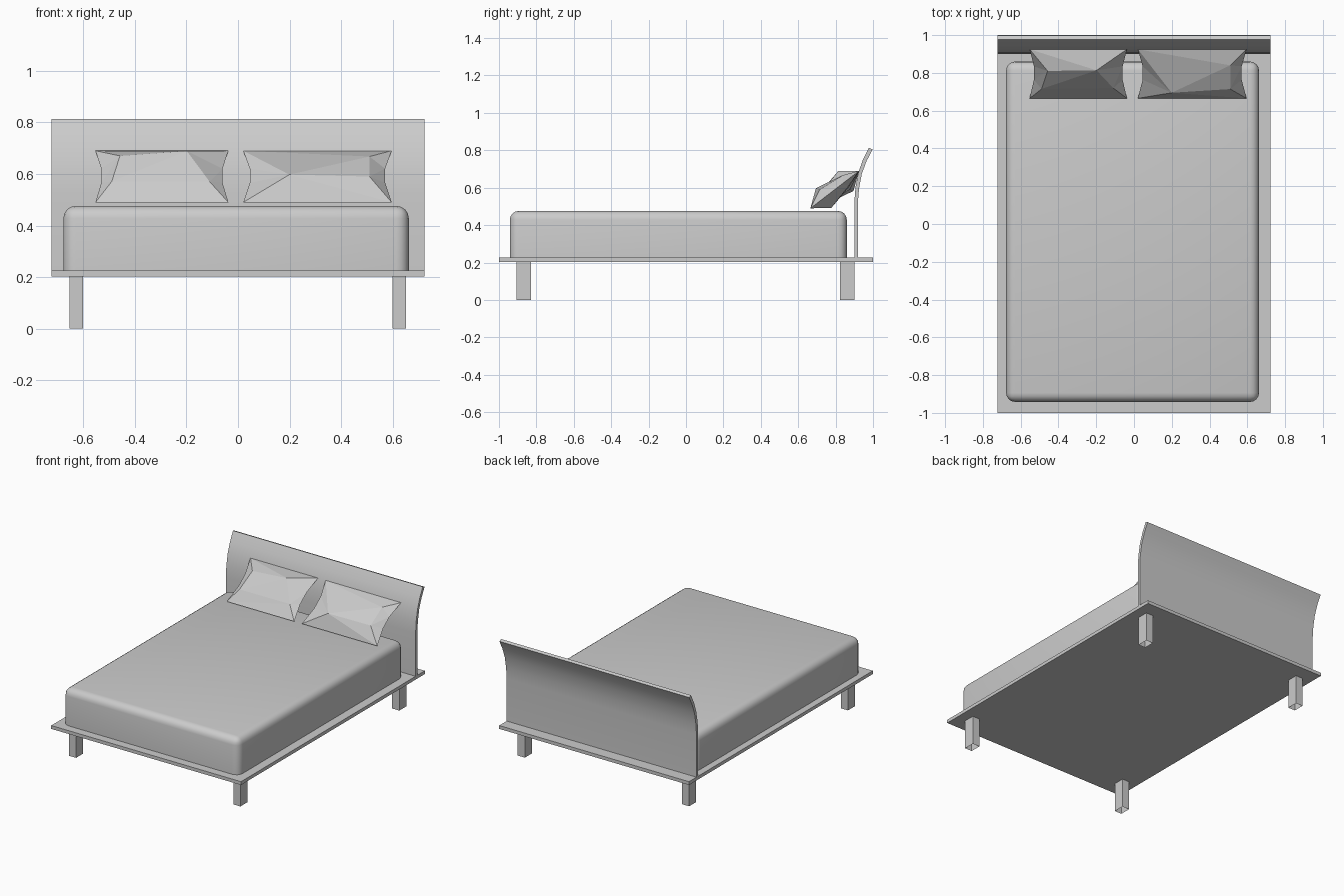
import bpy, bmesh, math
from mathutils import Vector
from mathutils.geometry import delaunay_2d_cdt

if "Cube" in bpy.data.objects:
    bpy.data.objects.remove(bpy.data.objects["Cube"])

grey = bpy.data.materials.new("light_grey")
grey.diffuse_color = (0.6, 0.6, 0.6, 1)
grey.use_nodes = True
grey.node_tree.nodes["Principled BSDF"].inputs["Base Color"].default_value = grey.diffuse_color


def finish(name, bm, smooth=False):
    bmesh.ops.recalc_face_normals(bm, faces=bm.faces)
    mesh = bpy.data.meshes.new(name)
    bm.to_mesh(mesh)
    bm.free()
    mesh.materials.append(grey)
    obj = bpy.data.objects.new(name, mesh)
    bpy.context.collection.objects.link(obj)
    if smooth:
        bpy.ops.object.select_all(action='DESELECT')
        obj.select_set(True)
        bpy.context.view_layer.objects.active = obj
        bpy.ops.object.shade_smooth_by_angle(angle=math.radians(35))
    return obj


def box(x0, x1, y0, y1, z0, z1):
    bm = bmesh.new()
    bmesh.ops.create_cube(bm, size=1)
    for v in bm.verts:
        v.co = Vector((x1 if v.co.x > 0 else x0,
                       y1 if v.co.y > 0 else y0,
                       z1 if v.co.z > 0 else z0))
    return bm


# Platform
finish("platform", box(-0.723, 0.723, -1, 1, 0.203, 0.226))

# Legs: open square tubes under the platform
for side, x in (("left", -0.627), ("right", 0.625)):
    for end, y in (("front", -0.867), ("back", 0.862)):
        bm = box(x - 0.027, x + 0.027, y - 0.038, y + 0.038, 0, 0.203)
        caps = [f for f in bm.faces if abs(f.normal.z) > 0.5]
        bmesh.ops.delete(bm, geom=caps, context='FACES_ONLY')
        finish(f"{end}_{side}_leg", bm)

# Mattress: rounded everywhere except around the bottom
bm = box(-0.677, 0.662, -0.942, 0.86, 0.226, 0.476)
edges = [e for e in bm.edges if max(v.co.z for v in e.verts) > 0.4]
bmesh.ops.bevel(bm, geom=edges, offset=0.048, segments=4, profile=0.5,
                affect='EDGES', clamp_overlap=True)
finish("mattress", bm, smooth=True)

# Headboard: side profile swept across the bed
front = [(0.900, 0.226), (0.900, 0.52), (0.906, 0.60), (0.921, 0.68),
         (0.946, 0.75), (0.978, 0.813)]
back = [(0.919, 0.226), (0.919, 0.52), (0.925, 0.595), (0.940, 0.674),
        (0.965, 0.742), (0.998, 0.805)]
bm = bmesh.new()
profile = bm.faces.new([bm.verts.new((-0.723, y, z)) for y, z in front + back[::-1]])
swept = bmesh.ops.extrude_face_region(bm, geom=[profile], use_keep_orig=True)
bmesh.ops.translate(bm, vec=(1.446, 0, 0),
                    verts=[g for g in swept["geom"] if isinstance(g, bmesh.types.BMVert)])
finish("headboard", bm, smooth=True)

# Pillows: pinched outline with an uneven peak set on each side
outline = [(-0.285, -0.164), (0.285, -0.164), (0.26, -0.04), (0.26, 0.05),
           (0.285, 0.164), (-0.285, 0.164), (-0.26, 0.05), (-0.26, -0.04)]
low_peaks = [(-0.108, -0.075, 0.067), (0.2, -0.064, 0.049), (0.2, 0.083, 0.034)]
high_peaks = [(0.107, 0.075, 0.067), (-0.18, 0.061, 0.054),
              (0.205, -0.072, 0.03), (-0.215, -0.075, 0.034)]


def pillow(name, x, width, top, under):
    bm = bmesh.new()
    rim = [bm.verts.new((a, b, 0)) for a, b in outline]
    n = len(rim)
    for peaks, s in ((top, 1), (under, -1)):
        verts = rim + [bm.verts.new((a, b * s, c * s)) for a, b, c in peaks]
        ring = [(i, (i + 1) % n) for i in range(n)]
        ridge = [(n, n + 1)]
        tris = delaunay_2d_cdt([v.co.xy for v in verts], ring + ridge, [list(range(n))], 1, 1e-6)[2]
        for t in tris:
            bm.faces.new([verts[i] for i in t])
    obj = finish(name, bm)
    obj.location = (x, 0.795, 0.59)
    obj.rotation_euler.x = math.atan2(0.2, 0.26)
    obj.scale.x = width / 0.57


pillow("right_pillow", 0.308, 0.575, low_peaks, high_peaks)
pillow("left_pillow", -0.295, 0.515, high_peaks, low_peaks)
